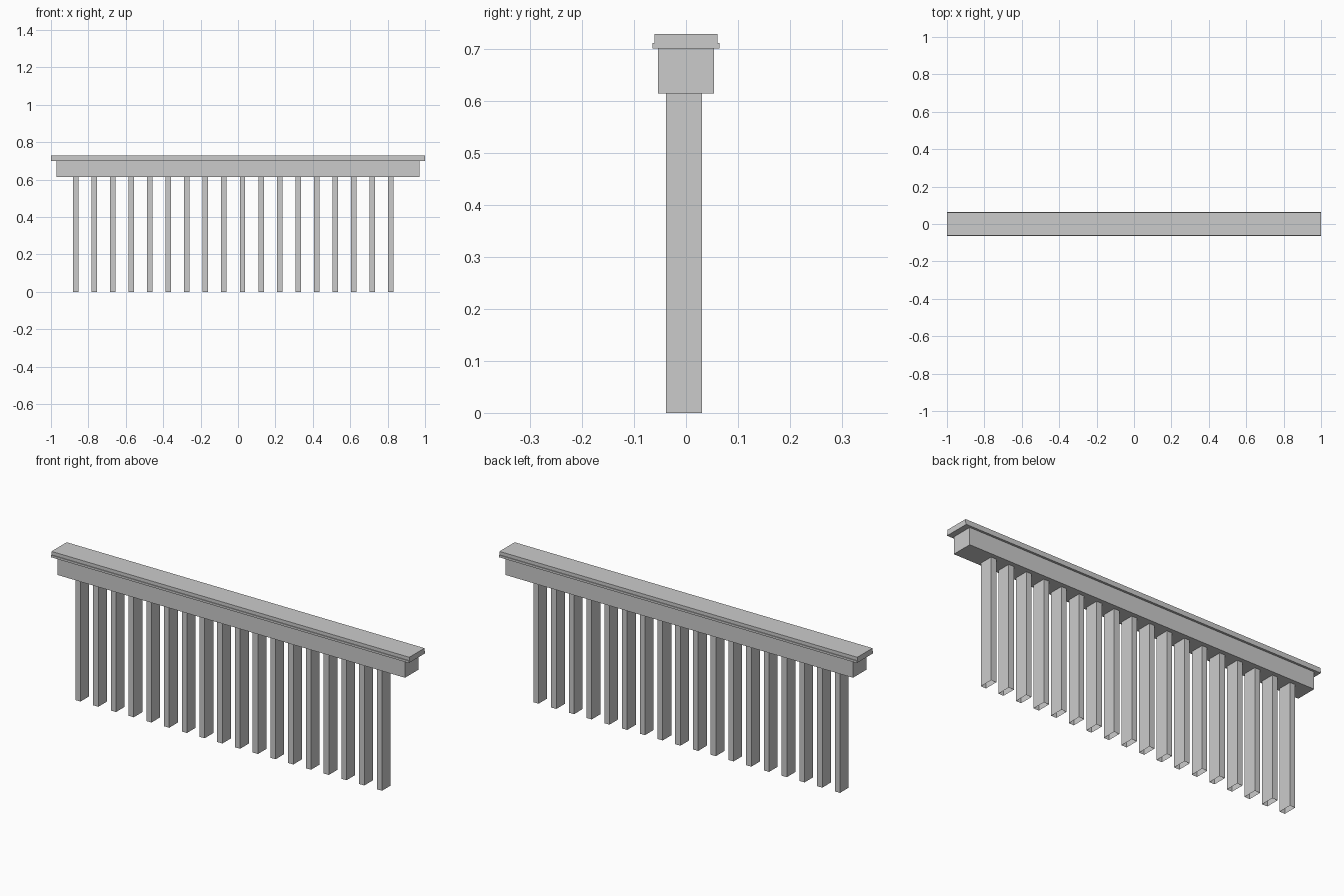
import bpy, bmesh

if "Cube" in bpy.data.objects:
    bpy.data.objects.remove(bpy.data.objects["Cube"])


def make_object(name, bm):
    bmesh.ops.recalc_face_normals(bm, faces=bm.faces)
    mesh = bpy.data.meshes.new(name)
    bm.to_mesh(mesh)
    bm.free()
    obj = bpy.data.objects.new(name, mesh)
    bpy.context.collection.objects.link(obj)
    return obj


def extrude_profile(name, profile, half_length):
    """Extrude a closed (y, z) profile along x, centred on x = 0."""
    bm = bmesh.new()
    face = bm.faces.new([bm.verts.new((-half_length, y, z)) for y, z in profile])
    ext = bmesh.ops.extrude_face_region(bm, geom=[face], use_keep_orig=True)
    verts = [g for g in ext["geom"] if isinstance(g, bmesh.types.BMVert)]
    bmesh.ops.translate(bm, verts=verts, vec=(2 * half_length, 0, 0))
    return make_object(name, bm)


def mirrored(half):
    return half + [(-y, z) for y, z in reversed(half)]


# Stepped top cap
extrude_profile("top_cap", mirrored(
    [(0.0645, 0.70), (0.0645, 0.711), (0.0605, 0.711), (0.0605, 0.728)]), 1.0)

# Beam under the cap
extrude_profile("beam", mirrored([(0.0535, 0.614), (0.0535, 0.70)]), 0.971)

# Row of open-ended slats, slightly off centre
COUNT, FIRST_X, LAST_X = 18, -0.868, 0.817
WIDTH, Y0, Y1, HEIGHT = 0.029, -0.038, 0.031, 0.614
for i in range(COUNT):
    x = FIRST_X + (LAST_X - FIRST_X) * i / (COUNT - 1)
    bm = bmesh.new()
    bmesh.ops.create_cube(bm, size=1)
    bmesh.ops.scale(bm, verts=bm.verts, vec=(WIDTH, Y1 - Y0, HEIGHT))
    bmesh.ops.translate(bm, verts=bm.verts, vec=(x, (Y0 + Y1) / 2, HEIGHT / 2))
    bm.normal_update()
    ends = [f for f in bm.faces if abs(f.normal.z) > 0.9]
    bmesh.ops.delete(bm, geom=ends, context="FACES_ONLY")
    make_object(f"slat_{i + 1:02d}", bm)
